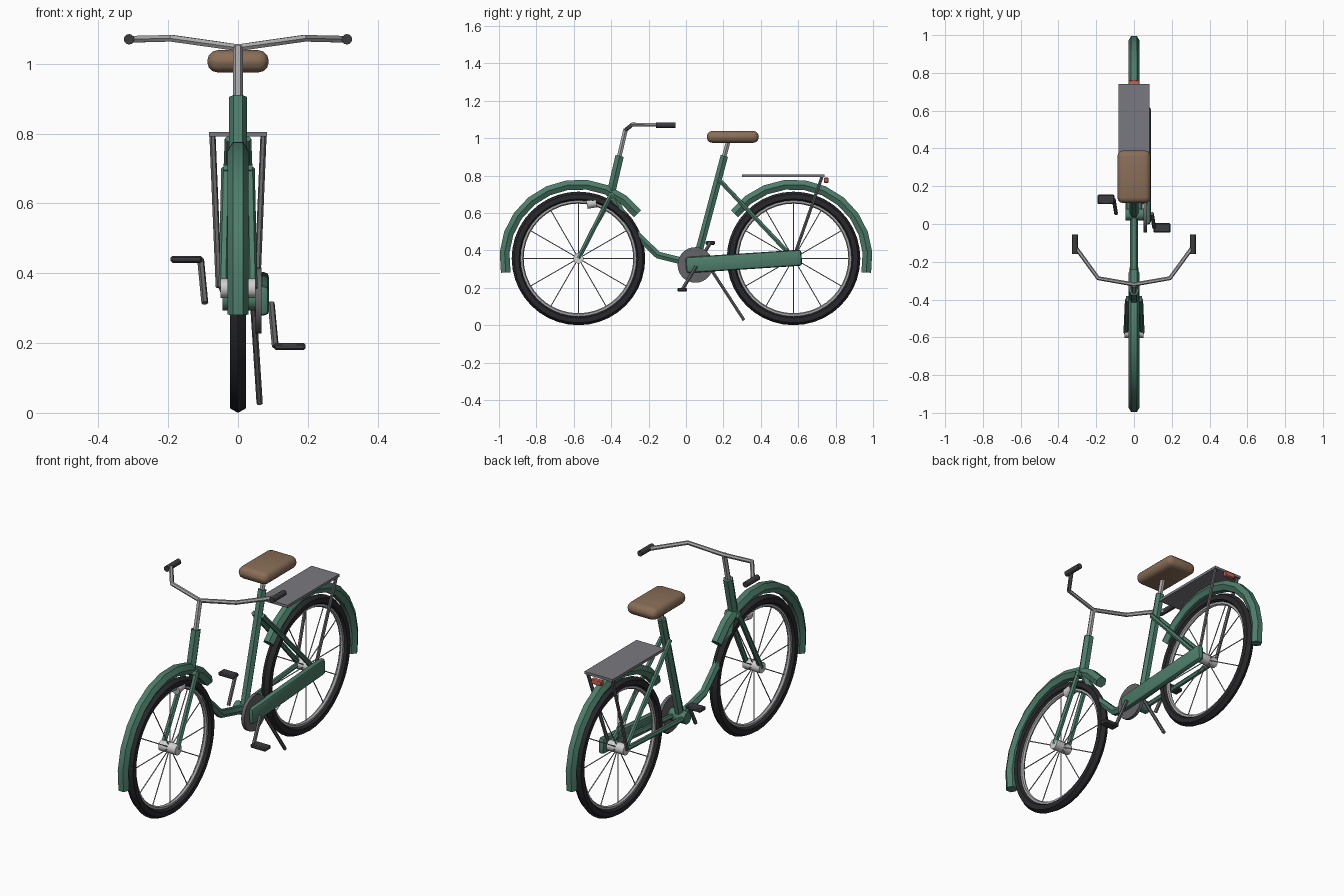
import bpy, math
from mathutils import Vector

if "Cube" in bpy.data.objects:
    bpy.data.objects.remove(bpy.data.objects["Cube"])


def material(name, *rgb):
    m = bpy.data.materials.new(name)
    m.use_nodes = True
    m.diffuse_color = (*rgb, 1)
    m.node_tree.nodes["Principled BSDF"].inputs["Base Color"].default_value = (*rgb, 1)
    return m


GREEN = material("frame green", 0.075, 0.205, 0.145)
TYRE = material("tyre black", 0.022, 0.022, 0.026)
RUBBER = material("dark rubber", 0.045, 0.045, 0.05)
SILVER = material("silver", 0.4, 0.4, 0.41)
BRIGHT = material("bright metal", 0.62, 0.62, 0.62)
GREY = material("rack grey", 0.19, 0.19, 0.215)
STEEL = material("dark steel", 0.13, 0.13, 0.14)
BROWN = material("saddle brown", 0.25, 0.155, 0.095)
RED = material("reflector red", 0.6, 0.13, 0.09)


def finish(name, mat):
    ob = bpy.context.object
    ob.name = name
    ob.data.materials.clear()
    ob.data.materials.append(mat)
    bpy.ops.object.shade_smooth_by_angle(angle=math.radians(40))
    return ob


def tube(name, mat, radius, *points):
    """Six-sided capped tube along a path of points."""
    cu = bpy.data.curves.new(name, "CURVE")
    cu.dimensions = "3D"
    cu.bevel_depth = radius
    cu.bevel_resolution = 1
    cu.use_fill_caps = True
    sp = cu.splines.new("POLY")
    sp.points.add(len(points) - 1)
    for p, co in zip(sp.points, points):
        p.co = (*co, 1)
    ob = bpy.data.objects.new(name, cu)
    bpy.context.collection.objects.link(ob)
    bpy.ops.object.select_all(action="DESELECT")
    ob.select_set(True)
    bpy.context.view_layer.objects.active = ob
    bpy.ops.object.convert(target="MESH")
    return finish(name, mat)


def pair(name, mat, radius, *points):
    """The same tube on the left and the right."""
    for side, s in (("left", 1), ("right", -1)):
        tube(f"{side}_{name}", mat, radius, *[(s * x, y, z) for x, y, z in points])


def cylinder(name, mat, radius, start, end, sides=20):
    a, b = Vector(start), Vector(end)
    bpy.ops.mesh.primitive_cylinder_add(
        vertices=sides, radius=radius, depth=(b - a).length, location=(a + b) / 2,
        rotation=(b - a).to_track_quat("Z", "Y").to_euler())
    return finish(name, mat)


def box(name, mat, center, size, bevel=0, segments=1, tilt=0):
    bpy.ops.mesh.primitive_cube_add(size=1, location=center)
    ob = bpy.context.object
    ob.scale = size
    bpy.ops.object.transform_apply(location=False, rotation=False)
    ob.rotation_euler.x = tilt
    if bevel:
        mod = ob.modifiers.new("Bevel", "BEVEL")
        mod.width, mod.segments = bevel, segments
        bpy.ops.object.modifier_apply(modifier="Bevel")
    return finish(name, mat)


def ring(name, mat, center, major, minor, sides):
    bpy.ops.mesh.primitive_torus_add(
        major_segments=40, minor_segments=sides, major_radius=major, minor_radius=minor,
        location=center, rotation=(0, math.pi / 2, 0))
    return finish(name, mat)


# Wheels and mudguards
AXLE_Y, AXLE_Z = 0.575, 0.357
for end, s in (("front", -1), ("rear", 1)):
    c = Vector((0, s * AXLE_Y, AXLE_Z))
    ring(f"{end}_tyre", TYRE, c, 0.331, 0.026, 6)
    ring(f"{end}_rim", SILVER, c, 0.304, 0.011, 6)
    cylinder(f"{end}_hub", BRIGHT, 0.028, c - Vector((0.05, 0, 0)), c + Vector((0.05, 0, 0)), 12)
    for i in range(12):
        a = math.tau * i / 12
        cylinder(f"{end}_spoke", SILVER, 0.0028, c,
                 c + Vector((0, math.cos(a), math.sin(a))) * 0.3, 5)
    arc = []
    for i in range(11):
        a = math.radians(-11 + i * 15.4)
        arc.append(c + Vector((0, s * math.cos(a), math.sin(a))) * 0.396)
    tube(f"{end}_mudguard", GREEN, 0.03, *arc)

# Frame
BRACKET = (0, 0.05, 0.325)
tube("head_tube", GREEN, 0.026, (0, -0.405, 0.69), (0, -0.355, 0.905))
tube("step_through_tube", GREEN, 0.022, (0, -0.395, 0.71), (0, -0.355, 0.62),
     (0, -0.28, 0.5), (0, -0.15, 0.375), BRACKET)
tube("seat_tube", GREEN, 0.023, BRACKET, (0, 0.205, 0.905))
cylinder("bottom_bracket", GREEN, 0.032, (-0.045, 0.05, 0.325), (0.05, 0.05, 0.325), 12)
pair("fork_blade", GREEN, 0.014, (0.034, -0.4, 0.7), (0.042, -AXLE_Y, AXLE_Z))
tube("fork_crown", GREEN, 0.018, (-0.042, -0.4, 0.695), (0.042, -0.4, 0.695))
pair("chain_stay", GREEN, 0.013, (0.03, 0.05, 0.325), (0.042, AXLE_Y, AXLE_Z))
pair("seat_stay", GREEN, 0.013, (0.025, 0.17, 0.785), (0.042, AXLE_Y, AXLE_Z))

# Steering
tube("stem", SILVER, 0.014, (0, -0.362, 0.88), (0, -0.322, 1.05))
tube("handlebar", SILVER, 0.011, (-0.312, -0.12, 1.07), (-0.19, -0.287, 1.073),
     (0, -0.32, 1.046), (0.19, -0.287, 1.073), (0.312, -0.12, 1.07))
for side, s in (("left", 1), ("right", -1)):
    cylinder(f"{side}_grip", RUBBER, 0.015, (s * 0.312, -0.16, 1.07), (s * 0.312, -0.055, 1.07), 12)
cylinder("headlight", BRIGHT, 0.026, (0, -0.53, 0.648), (0, -0.48, 0.656), 14)

# Saddle
tube("seat_post", SILVER, 0.014, (0, 0.198, 0.88), (0, 0.228, 0.99))
box("saddle", BROWN, (0, 0.25, 1.007), (0.176, 0.278, 0.064), 0.03, 3)

# Rear rack
box("rack_plate", GREY, (0, 0.52, 0.798), (0.166, 0.44, 0.014))
pair("rack_strut", STEEL, 0.009, (0.073, 0.727, 0.793), (0.055, AXLE_Y, 0.36))
box("rear_reflector", RED, (0, 0.75, 0.775), (0.06, 0.024, 0.028), 0.004)

# Drivetrain and stand
cylinder("chainring", STEEL, 0.095, (0.05, 0.05, 0.322), (0.068, 0.05, 0.322), 28)
box("chain_guard", GREEN, (0.072, 0.309, 0.341), (0.034, 0.62, 0.086), 0.014, 2, math.radians(3.7))
for side, s in (("left", 1), ("right", -1)):
    y, z = 0.055 - s * 0.075, 0.315 - s * 0.125
    tube(f"{side}_crank", STEEL, 0.01, (s * 0.095, 0.055, 0.315), (s * 0.107, y, z))
    box(f"{side}_pedal", RUBBER, (s * 0.148, y, z), (0.09, 0.05, 0.02), 0.005)
tube("kickstand", STEEL, 0.009, (0.042, 0.11, 0.335), (0.062, 0.31, 0.027))
